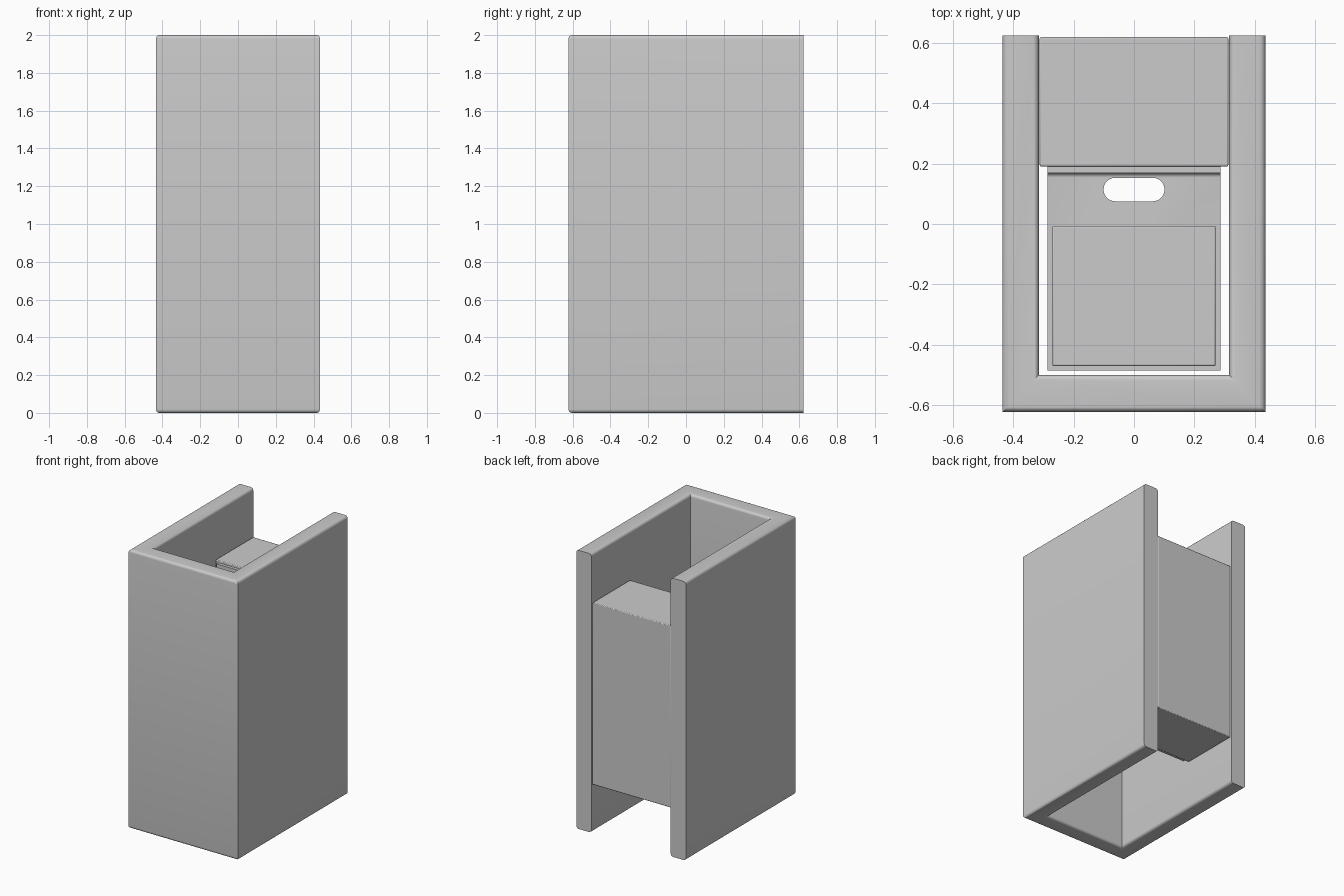
import bpy, bmesh, math
from mathutils import Vector

if "Cube" in bpy.data.objects:
    bpy.data.objects.remove(bpy.data.objects["Cube"])


def extrude_profile(name, pts, offset):
    """Closed 3D outline pushed along offset into a solid."""
    bm = bmesh.new()
    face = bm.faces.new([bm.verts.new(p) for p in pts])
    top = bmesh.ops.extrude_face_region(bm, geom=[face])
    verts = [g for g in top["geom"] if isinstance(g, bmesh.types.BMVert)]
    bmesh.ops.translate(bm, vec=Vector(offset), verts=verts)
    bmesh.ops.recalc_face_normals(bm, faces=bm.faces)
    return finish(name, bm)


def finish(name, bm):
    mesh = bpy.data.meshes.new(name)
    bm.to_mesh(mesh)
    bm.free()
    ob = bpy.data.objects.new(name, mesh)
    bpy.context.collection.objects.link(ob)
    return ob


def box(name, lo, hi, bevel):
    (x0, y0, z0), (x1, y1, z1) = lo, hi
    ob = extrude_profile(name, [(x0, y0, z0), (x1, y0, z0), (x1, y1, z0), (x0, y1, z0)],
                         (0, 0, z1 - z0))
    mod = ob.modifiers.new("bevel", 'BEVEL')
    mod.width, mod.segments = bevel, 2
    return ob


def smooth(ob):
    bpy.ops.object.select_all(action='DESELECT')
    ob.select_set(True)
    bpy.context.view_layer.objects.active = ob
    bpy.ops.object.shade_smooth_by_angle(angle=math.radians(35))


# U-shaped shell, open at top and bottom, with rounded rims and flat rear ends
X, XI, F, FI, B = 0.435, 0.315, -0.622, -0.5, 0.623
outline = [(-X, B), (-X, F), (X, F), (X, B), (XI, B), (XI, FI), (-XI, FI), (-XI, B)]
shell = extrude_profile("outer_shell", [(x, y, 0) for x, y in outline], (0, 0, 2))
bm = bmesh.new()
bm.from_mesh(shell.data)
rims = [e for e in bm.edges
        if abs(e.verts[0].co.z - e.verts[1].co.z) < 1e-4
        and not all(abs(v.co.y - B) < 1e-4 for v in e.verts)]
bmesh.ops.bevel(bm, geom=rims, offset=0.02, offset_type='OFFSET', segments=5,
                profile=0.5, affect='EDGES')
bm.to_mesh(shell.data)
bm.free()
smooth(shell)

# Rear block closing the middle of the open side
smooth(box("rear_block", (-0.312, 0.19, 0.345), (0.312, 0.618, 1.65), 0.005))

# Bracket: back plate and shelf with a filleted inner corner
W, Z, R = 0.287, 0.85, 0.014
fillet = [(0.168 - R + R * math.cos(a), Z + R + R * math.sin(a))
          for a in [-math.pi / 2 + i * math.pi / 12 for i in range(7)]]
side = [(0.192, 0.352), (0.192, 1.635), (0.168, 1.635)] + fillet[::-1] + [
    (-0.485, Z), (-0.485, Z - 0.03), (0.168, Z - 0.03), (0.168, 0.352)]
bracket = extrude_profile("shelf_bracket", [(-W, y, z) for y, z in side], (2 * W, 0, 0))

# Rounded slot through the shelf
r, cy = 0.039, 0.114
pill = [(s * (0.062 + r * math.cos(a)), cy + s * r * math.sin(a), Z - 0.1)
        for s in (1, -1)
        for a in [-math.pi / 2 + i * math.pi / 12 for i in range(13)]]
cutter = extrude_profile("slot_cutter", pill, (0, 0, 0.2))
cutter.hide_render = True
mod = bracket.modifiers.new("slot", 'BOOLEAN')
mod.operation, mod.solver, mod.object = 'DIFFERENCE', 'EXACT', cutter
bpy.context.view_layer.objects.active = bracket
bracket.select_set(True)
bpy.ops.object.modifier_apply(modifier="slot")
bpy.data.objects.remove(cutter)
smooth(bracket)

# Raised pad on the shelf
smooth(box("shelf_pad", (-0.27, -0.47, Z - 0.005), (0.27, -0.006, Z + 0.025), 0.005))
